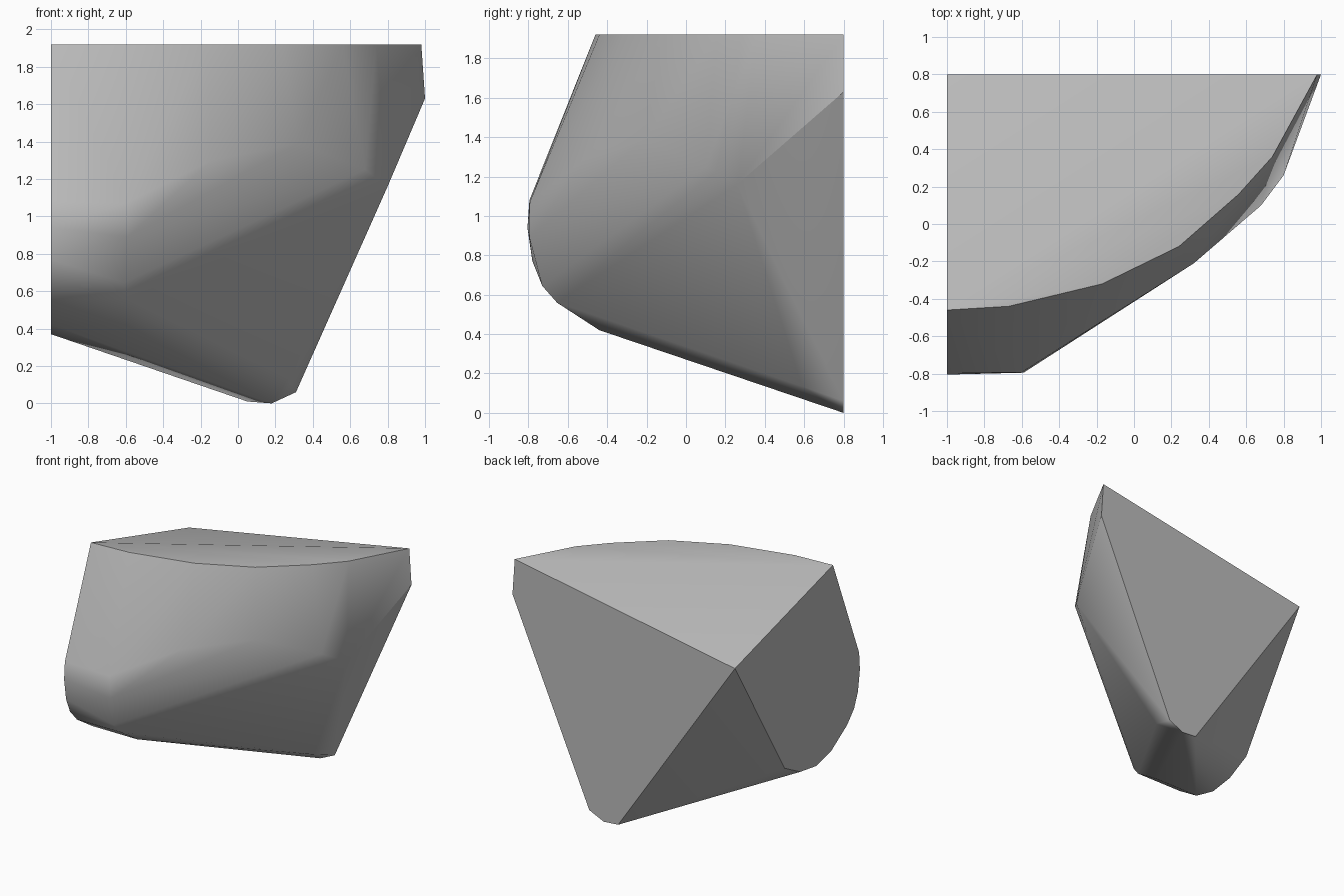
import bpy
import bmesh
import math

cube = bpy.data.objects.get("Cube")
if cube:
    bpy.data.objects.remove(cube, do_unlink=True)

TOP, BACK, SIDE = 1.92, 0.8, -1.0

# Curved rim of the flat top (x, y)
rim = [(-1, -.46), (-.67, -.44), (-.17, -.32), (.24, -.12),
       (.56, .16), (.74, .36), (.98, BACK)]
# Outline of the flat side cut (y, z)
side_cut = [(BACK, 1.56), (-.795, 1.08), (-.805, .94), (-.78, .77), (-.73, .65),
            (-.64, .55), (-.44, .42), (-.24, .37), (-.04, .4), (.16, .505)]
# Outline of the flat back cut (x, z)
back_cut = [(1, 1.63), (.31, .06), (.18, 0), (.05, .01)]
# Corners of the worn outer surface
front_corners = [(-.6, -.793, 1.07), (-.59, -.795, .89), (-.61, -.73, .645),
                 (-.59, -.655, .56), (-.6, -.44, .42)]
shoulder = [(-.14, -.5, 1.3), (.32, -.21, 1.39), (.53, -.02, 1.34),
            (.68, .1, 1.25), (.8, .26, 1.16)]
toe = [(.27, .59, .135)]

points = [(x, y, TOP) for x, y in rim]
points += [(SIDE, y, z) for y, z in side_cut]
points += [(x, BACK, z) for x, z in back_cut]
points += front_corners + shoulder + toe

# Wrap the corners into one convex chunk
bm = bmesh.new()
for p in points:
    bm.verts.new(p)
bmesh.ops.convex_hull(bm, input=bm.verts[:])
bmesh.ops.delete(bm, geom=[v for v in bm.verts if not v.link_faces], context='VERTS')
bmesh.ops.dissolve_limit(bm, angle_limit=math.radians(1),
                         verts=bm.verts[:], edges=bm.edges[:])
bmesh.ops.recalc_face_normals(bm, faces=bm.faces[:])
mesh = bpy.data.meshes.new("rock_chunk")
bm.to_mesh(mesh)
bm.free()
rock = bpy.data.objects.new("rock_chunk", mesh)
bpy.context.collection.objects.link(rock)

# Stone grey
grey = bpy.data.materials.new("stone_grey")
grey.use_nodes = True
colour = (.5, .5, .5, 1)
grey.diffuse_color = colour
grey.node_tree.nodes["Principled BSDF"].inputs["Base Color"].default_value = colour
mesh.materials.append(grey)

# Soft worn edges, crisp break lines
bpy.context.view_layer.objects.active = rock
rock.select_set(True)
bpy.ops.object.shade_smooth_by_angle(angle=math.radians(35))
weighted = rock.modifiers.new("weighted_normals", 'WEIGHTED_NORMAL')
weighted.keep_sharp = True
